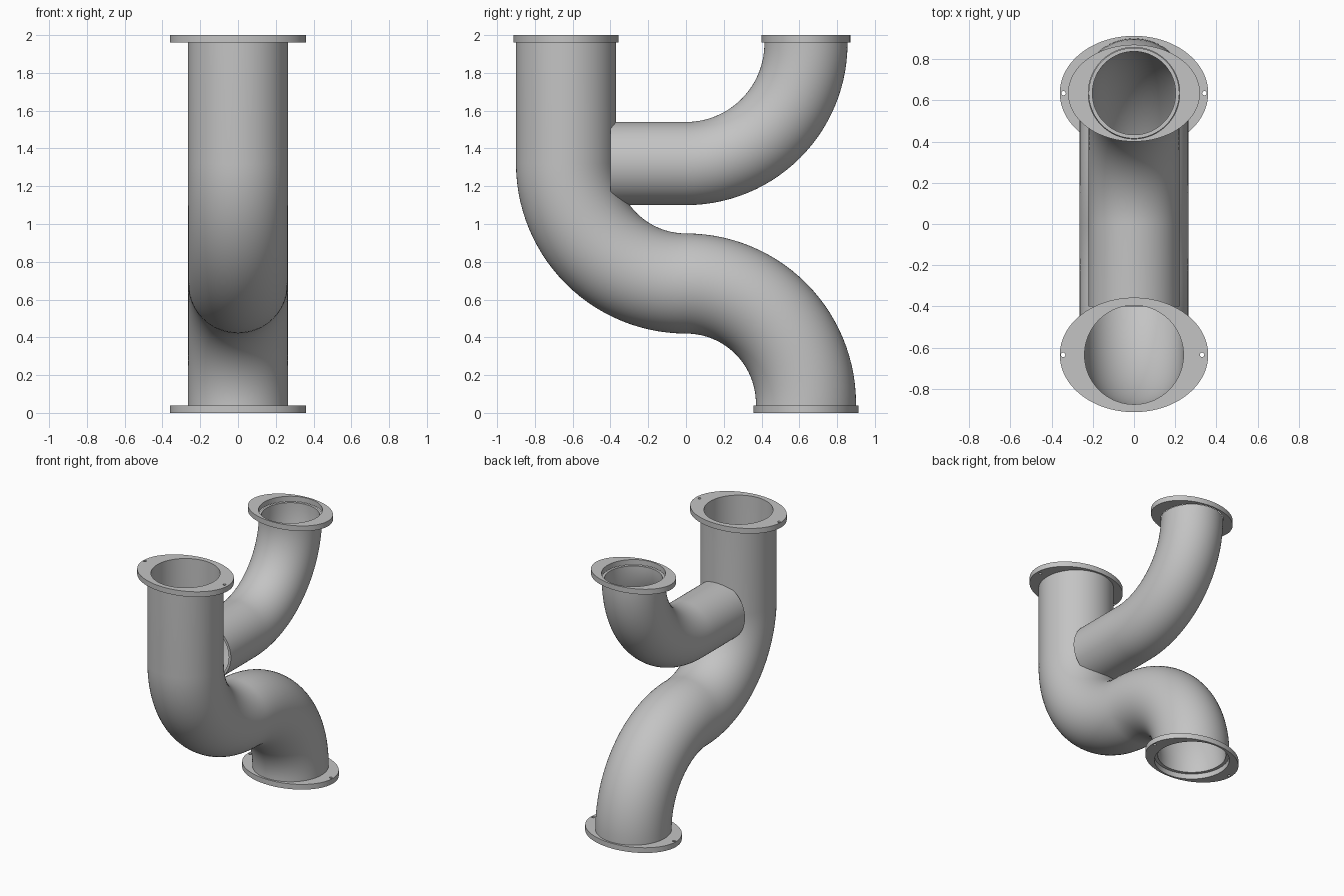
import bpy, bmesh, math
from mathutils import Vector

cube = bpy.data.objects.get("Cube")
if cube:
    bpy.data.objects.remove(cube, do_unlink=True)

grey = bpy.data.materials.new("grey_metal")
grey.use_nodes = True
COLOUR = (0.55, 0.55, 0.55, 1)
grey.diffuse_color = COLOUR
grey.node_tree.nodes["Principled BSDF"].inputs["Base Color"].default_value = COLOUR

SIDES = 72
BEND = 0.635          # bend radius, also the offset of every opening


def finish(name, bm):
    """Turn a bmesh into a smooth shaded object with sharp rims."""
    bmesh.ops.recalc_face_normals(bm, faces=bm.faces)
    mesh = bpy.data.meshes.new(name)
    bm.to_mesh(mesh)
    bm.free()
    mesh.materials.append(grey)
    mesh.shade_smooth()
    mesh.set_sharp_from_angle(angle=math.radians(35))
    obj = bpy.data.objects.new(name, mesh)
    bpy.context.collection.objects.link(obj)
    return obj


def arc(cy, cz, start, end, steps=28):
    """Centre-line points (y, z, tangent angle) of a bend in the YZ plane."""
    turn = math.copysign(90, end - start)
    points = []
    for i in range(steps + 1):
        a = start + (end - start) * i / steps
        r = math.radians(a)
        points.append((cy + BEND * math.cos(r), cz + BEND * math.sin(r), math.radians(a + turn)))
    return points


def pipe(name, path, outer, inner):
    """Sweep a hollow round section along the path."""
    bm = bmesh.new()
    walls = []
    for radius in (outer, inner):
        rings = []
        for y, z, t in path:
            side = Vector((0, -math.sin(t), math.cos(t)))
            ring = []
            for k in range(SIDES):
                a = math.tau * k / SIDES
                offset = Vector((math.cos(a), 0, 0)) + side * math.sin(a)
                ring.append(bm.verts.new(Vector((0, y, z)) + offset * radius))
            rings.append(ring)
        walls.append(rings)
    out, inn = walls
    strips = [pair for w in walls for pair in zip(w, w[1:])]
    strips += [(out[0], inn[0]), (out[-1], inn[-1])]      # open rims
    for a, b in strips:
        for k in range(SIDES):
            n = (k + 1) % SIDES
            bm.faces.new((a[k], a[n], b[n], b[k]))
    return finish(name, bm)


def flange(name, y, z, half_x, half_y, bore, bolts=()):
    """Oval plate with a round bore and small bolt holes."""
    curve = bpy.data.curves.new(name + "_outline", "CURVE")
    curve.dimensions = "2D"
    curve.fill_mode = "BOTH"
    curve.extrude = 0.02
    loops = [(0, half_x, half_y, 96), (0, bore, bore, SIDES)]
    loops += [(x, 0.011, 0.011, 16) for x in bolts]
    for x, rx, ry, count in loops:
        spline = curve.splines.new("POLY")
        spline.points.add(count - 1)
        spline.use_cyclic_u = True
        for k, p in enumerate(spline.points):
            a = math.tau * k / count
            p.co = (x + rx * math.cos(a), ry * math.sin(a), 0, 1)
    helper = bpy.data.objects.new(name + "_outline", curve)
    bpy.context.collection.objects.link(helper)
    bpy.context.view_layer.update()
    filled = helper.evaluated_get(bpy.context.evaluated_depsgraph_get())
    bm = bmesh.new()
    bm.from_mesh(filled.to_mesh())
    bpy.data.objects.remove(helper, do_unlink=True)
    bmesh.ops.remove_doubles(bm, verts=bm.verts, dist=0.0001)
    obj = finish(name, bm)
    obj.location = (0, y, z + 0.02)
    return obj


# Main pipe: straight drop, then an S bend to the rear
down = math.radians(-90)
main_path = [(-BEND, 2.0, down)]
main_path += arc(0, 1.32, 180, 270)
main_path += arc(0, 0.05, 90, 0)[1:]
main_path += [(BEND, 0.04, down)]
pipe("main_pipe", main_path, 0.265, 0.24)

# Branch pipe: level run, then an upward bend
branch_path = [(-0.4, 1.32, 0)] + arc(0, 1.32 + BEND, 270, 360)
branch_path += [(BEND, 1.96, math.radians(90))]
pipe("branch_pipe", branch_path, 0.22, 0.202)

# Flanges; the bottom and branch ones have a wider bore that forms a socket
flange("inlet_flange", -BEND, 1.96, 0.36, 0.278, 0.24, (-0.344, 0.33))
flange("outlet_flange", BEND, 0.0, 0.36, 0.278, 0.264, (-0.342, 0.342))
flange("branch_flange", BEND, 1.96, 0.32, 0.235, 0.222)
